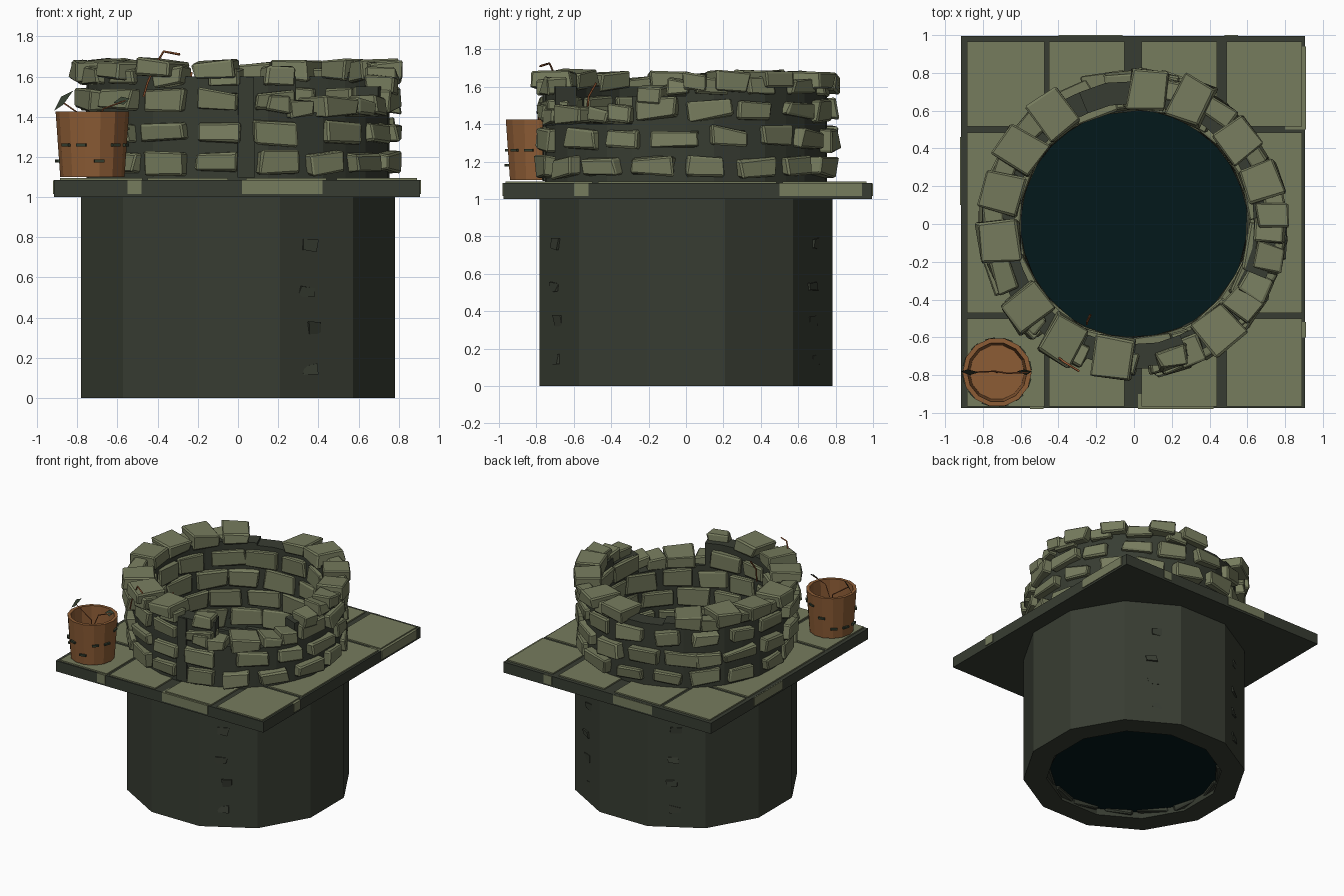
import bpy, bmesh, math, random
from math import cos, sin, pi, radians
from mathutils import Vector, Matrix

if "Cube" in bpy.data.objects:
    bpy.data.objects.remove(bpy.data.objects["Cube"])

random.seed(7)


def material(name, rgb):
    m = bpy.data.materials.new(name)
    m.diffuse_color = (*rgb, 1)
    m.use_nodes = True
    m.node_tree.nodes["Principled BSDF"].inputs["Base Color"].default_value = m.diffuse_color
    return m


STONE = material("mossy stone", (0.182, 0.2, 0.111))
MORTAR = material("dark mortar", (0.039, 0.046, 0.032))
CLAY = material("terracotta", (0.265, 0.108, 0.036))
WATER = material("deep water", (0.001, 0.0095, 0.0105))
LEAF = material("dark leaf", (0.035, 0.05, 0.03))
TWIG = material("dry twig", (0.3, 0.1, 0.035))


def finish(bm, name, mat):
    bmesh.ops.recalc_face_normals(bm, faces=bm.faces)
    me = bpy.data.meshes.new(name)
    bm.to_mesh(me)
    bm.free()
    ob = bpy.data.objects.new(name, me)
    me.materials.append(mat)
    bpy.context.collection.objects.link(ob)
    return ob


def add_box(bm, lo, hi):
    lo, hi = Vector(lo), Vector(hi)
    m = Matrix.Translation((lo + hi) / 2) @ Matrix.Diagonal((*(hi - lo), 1))
    return bmesh.ops.create_cube(bm, size=1, matrix=m)["verts"]


def add_lathe(bm, profile, n, centre=(0, 0), turn=0.0):
    """Closed (r, z) profile spun round the z axis with n flat sides."""
    rings = [[bm.verts.new((centre[0] + r * cos(turn + 2 * pi * i / n),
                            centre[1] + r * sin(turn + 2 * pi * i / n), z))
              for r, z in profile] for i in range(n)]
    k = len(profile)
    for i in range(n):
        a, b = rings[i], rings[(i + 1) % n]
        for j in range(k):
            bm.faces.new((a[j], b[j], b[(j + 1) % k], a[(j + 1) % k]))


def add_stone(bm, deg, r0, r1, z, w, h, jit=0.014, tilt=5):
    """Rough block lying radially at the given angle."""
    verts = add_box(bm, (r0, -w / 2, -h / 2), (r1, w / 2, h / 2))
    m = (Matrix.Rotation(radians(deg), 4, 'Z') @ Matrix.Translation((0, 0, z))
         @ Matrix.Rotation(radians(random.uniform(-tilt, tilt)), 4, 'X'))
    for v in verts:
        v.co += Vector([random.uniform(-jit, jit) for _ in range(3)])
        v.co = m @ v.co


def chip(bm):
    bmesh.ops.bevel(bm, geom=bm.edges[:], offset=0.009, segments=1, affect='EDGES')
    for v in bm.verts:
        v.co += Vector([random.uniform(-.003, .003) for _ in range(3)])


def cut_hole(ob, radius):
    bm = bmesh.new()
    bmesh.ops.create_cone(bm, cap_ends=True, segments=32, radius1=radius, radius2=radius,
                          depth=1, matrix=Matrix.Translation((0, 0, 1)))
    cutter = finish(bm, "hole_cutter", MORTAR)
    cutter.hide_render = True
    mod = ob.modifiers.new("hole", 'BOOLEAN')
    mod.operation, mod.object, mod.solver = 'DIFFERENCE', cutter, 'EXACT'
    bpy.context.view_layer.objects.active = ob
    bpy.ops.object.modifier_apply(modifier=mod.name)
    bpy.data.objects.remove(cutter)


# Lower shaft, twelve sided and hollow
bm = bmesh.new()
add_lathe(bm, [(0.81, 0), (0.81, 1.0), (0.64, 1.0), (0.64, 0)], 12, turn=radians(15))
finish(bm, "shaft", MORTAR)

# Water disc near the bottom
bm = bmesh.new()
bmesh.ops.create_circle(bm, cap_ends=True, segments=32, radius=0.635,
                        matrix=Matrix.Translation((0, 0, 0.05)))
finish(bm, "water", WATER)

# Platform slab
bm = bmesh.new()
add_box(bm, (-0.915, -0.975, 1.0), (0.905, 0.995, 1.084))
cut_hole(finish(bm, "platform", MORTAR), 0.64)

# Paving tiles on the platform; columns x0, x1 and rows y0, y1
bm = bmesh.new()
cols = [(-0.885, -0.475), (-0.45, -0.05), (0.04, 0.44), (0.49, 0.89)]
rows = [(-0.965, -0.5), (-0.47, 0.485), (0.515, 0.965)]
for ci, (x0, x1) in enumerate(cols):
    for ri, (y0, y1) in enumerate(rows):
        if ri == 1 and ci in (1, 2):
            continue
        add_box(bm, (x0, y0, 1.07), (x1, y1, 1.094))
# Tile edges showing on the platform sides
for lo, hi in [((0.02, -0.98, 1.015), (0.42, -0.9, 1.085)), ((-0.55, -0.98, 1.015), (-0.48, -0.9, 1.085)),
               ((0.8, 0.5, 1.015), (0.911, 0.94, 1.085)), ((0.8, -0.6, 1.015), (0.911, -0.52, 1.085)),
               ((-0.4, 0.9, 1.015), (-0.06, 1.0, 1.083)), ((0.48, 0.9, 1.015), (0.55, 1.0, 1.083)),
               ((-0.921, 0.1, 1.015), (-0.8, 0.46, 1.083))]:
    add_box(bm, lo, hi)
cut_hole(finish(bm, "paving_tiles", STONE), 0.64)

# Upper wall core: sixteen wedges with a broken top, from angle 0 anticlockwise
tops = [1.6, 1.62, 1.6, 1.6, 1.58, 1.6, 1.61, 1.6, 1.6, 1.6, 1.61, 1.6, 1.6, 1.42, 1.4, 1.55]
bm = bmesh.new()
for i, top in enumerate(tops):
    ring = []
    for z in (1.05, top):
        for r, a in ((0.635, i), (0.755, i), (0.762, i + .5), (0.755, i + 1), (0.635, i + 1), (0.64, i + .5)):
            t = a * pi / 8
            ring.append(bm.verts.new((r * cos(t), r * sin(t), z)))
    bm.faces.new(ring[:6])
    bm.faces.new(ring[6:])
    for k in range(6):
        n = (k + 1) % 6
        bm.faces.new((ring[k], ring[n], ring[6 + n], ring[6 + k]))
# Mortar pillar beside the breach
add_stone(bm, 273, 0.68, 0.765, 1.35, 0.08, 0.5, 0.004, 0)
finish(bm, "wall_core", MORTAR)


def wall_top(deg):
    return tops[int((deg % 360) / 22.5) % 16]


# Outer courses of stones, the middle one staggered on the right and back
bm = bmesh.new()
for row, z in enumerate((1.17, 1.325, 1.48)):
    for i in range(17):
        shift = 0.8 if row == 1 and not 5 < i < 14 else 0.4
        deg = (i + shift) * 360 / 17 + random.uniform(-1.5, 1.5)
        if z < wall_top(deg) + 0.01:
            add_stone(bm, deg, 0.68, random.uniform(0.785, 0.815), z + random.uniform(-.01, .01),
                      random.uniform(0.18, 0.25), random.uniform(0.085, 0.11))
# Short stones packed under the capping
for i in range(17):
    deg = (i + 0.5) * 360 / 17
    if wall_top(deg) > 1.57 and abs(deg - 275) > 4 and abs(deg - 106) > 12:
        add_stone(bm, deg, 0.69, random.uniform(0.78, 0.805), 1.6, random.uniform(0.14, 0.2), 0.085)
chip(bm)
finish(bm, "outer_stones", STONE)

# Inner courses, tightly packed: dark down the shaft, light in the wall
for name, mat, courses in (("shaft_lining", MORTAR, range(6)), ("inner_stones", STONE, range(6, 10))):
    bm = bmesh.new()
    for row in courses:
        z = 0.09 + row * 0.1545
        for i in range(15):
            deg = (i + 0.5 * (row % 2)) * 24 + random.uniform(-2, 2)
            if z < 1.02 or z < wall_top(deg) + 0.03:
                add_stone(bm, deg, 0.602, 0.7, z, random.uniform(0.2, 0.25),
                          random.uniform(0.115, 0.145), 0.012)
    chip(bm)
    finish(bm, name, mat)

# Large capping stones; the breach holds one lower block
bm = bmesh.new()
for deg in (84, 65, 39, 18, 262, 239, 218, 187, 167, 147, 126):
    add_stone(bm, deg, 0.605, random.uniform(0.8, 0.835), 1.625 + random.uniform(-.01, .012),
              random.uniform(0.175, 0.21), 0.095)
add_stone(bm, 309, 0.605, 0.82, 1.45, 0.2, 0.09)
for deg, r0, r1, z in ((285, 0.64, 0.81, 1.46), (294, 0.66, 0.81, 1.44),
                       (324, 0.63, 0.8, 1.44), (333, 0.64, 0.8, 1.46), (346, 0.66, 0.81, 1.56),
                       (357, 0.63, 0.8, 1.6), (3, 0.65, 0.81, 1.63)):
    add_stone(bm, deg, r0, r1, z, 0.13, 0.08)
chip(bm)
finish(bm, "capping_stones", STONE)

# Small stones breaking through the shaft side
bm = bmesh.new()
for deg in (-62, 118, 62):
    for z in (0.14, 0.35, 0.53, 0.76):
        add_stone(bm, deg + random.uniform(-3, 3), 0.74, 0.79, z, 0.08, 0.05, 0.01)
finish(bm, "shaft_chips", MORTAR)

# Clay pot, hollow with a floor
POT = (-0.725, -0.785)
bm = bmesh.new()
add_lathe(bm, [(0.001, 1.1), (0.16, 1.1), (0.183, 1.425), (0.158, 1.425), (0.145, 1.16), (0.001, 1.16)],
          14, POT)
finish(bm, "clay_pot", CLAY)

# Leaf scraps on the pot and leaf blades above it
bm = bmesh.new()
for i in range(12):
    t, z = i * pi / 6 + 0.2, random.choice((1.18, 1.26, 1.34))
    m = (Matrix.Translation((POT[0] + 0.176 * cos(t), POT[1] + 0.176 * sin(t), z))
         @ Matrix.Rotation(t, 4, 'Z') @ Matrix.Diagonal((0.015, 0.05, 0.014, 1)))
    bmesh.ops.create_cube(bm, size=1, matrix=m)
for pts in ([(-.915, -.78, 1.43), (-.87, -.8, 1.46), (-.82, -.785, 1.53), (-.88, -.77, 1.5)],
            [(-.62, -.78, 1.47), (-.57, -.8, 1.46), (-.54, -.78, 1.49), (-.58, -.77, 1.5)]):
    bm.faces.new([bm.verts.new(p) for p in pts])
finish(bm, "leaves", LEAF)


# Dry vine twigs
def twig(name, pts, radius=0.006):
    cu = bpy.data.curves.new(name, 'CURVE')
    cu.dimensions, cu.bevel_depth, cu.bevel_resolution = '3D', radius, 0
    sp = cu.splines.new('POLY')
    sp.points.add(len(pts) - 1)
    for p, c in zip(sp.points, pts):
        p.co = (*c, 1)
    cu.materials.append(TWIG)
    bpy.context.collection.objects.link(bpy.data.objects.new(name, cu))


twig("vine", [(-.47, -.68, 1.5), (-.45, -.69, 1.57), (-.41, -.7, 1.66), (-.37, -.73, 1.725), (-.29, -.78, 1.71)])
twig("inner_vine", [(-.23, -.48, 1.62), (-.25, -.52, 1.55), (-.25, -.53, 1.45)])
twig("pot_stem", [(-.725, -.785, 1.16), (-.74, -.78, 1.38), (-.87, -.785, 1.47)], 0.004)
twig("pot_stem_side", [(-.735, -.78, 1.3), (-.67, -.79, 1.44), (-.56, -.785, 1.48)], 0.004)
